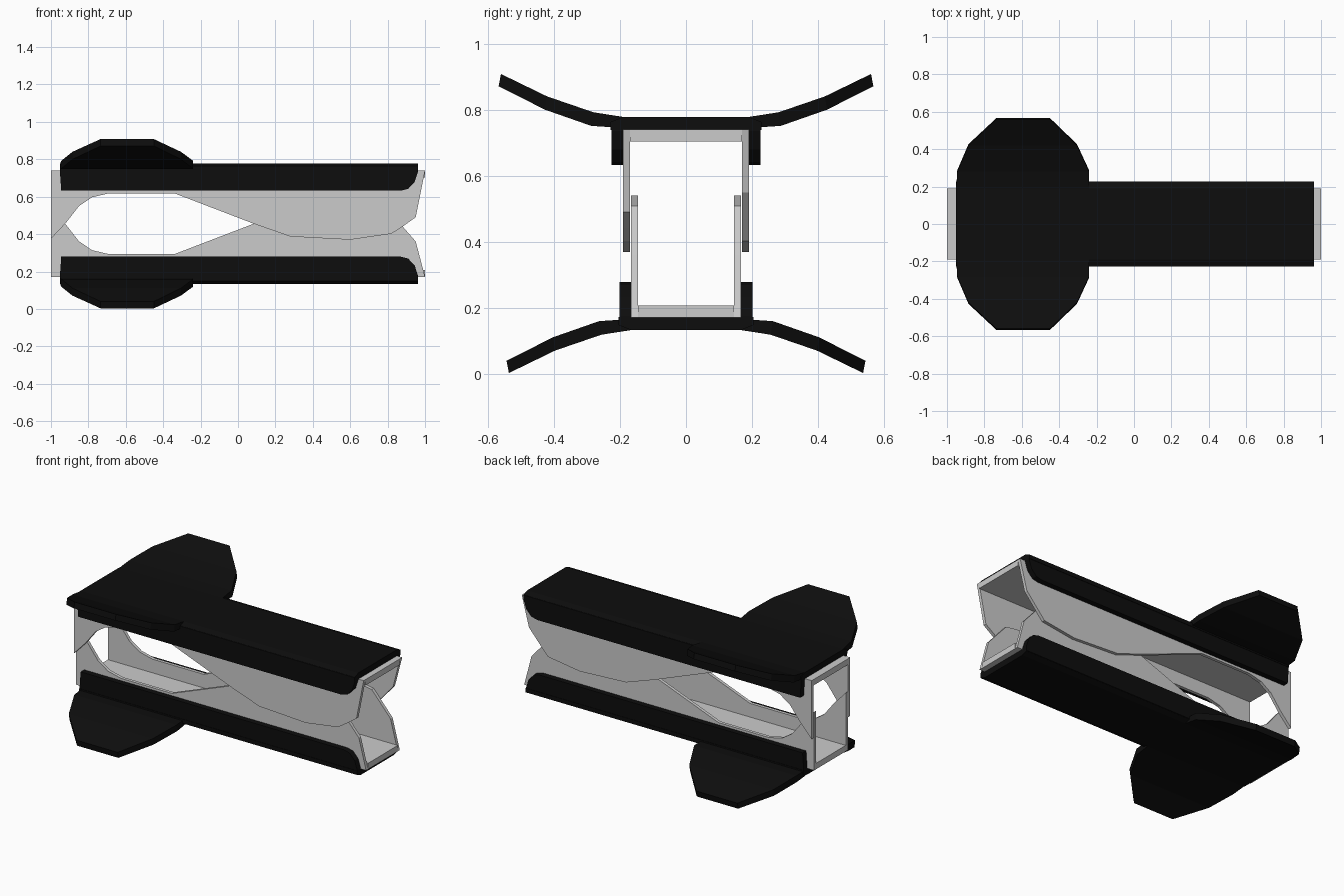
import bpy, bmesh

if "Cube" in bpy.data.objects:
    bpy.data.objects.remove(bpy.data.objects["Cube"])

BLACK = bpy.data.materials.new("black_plastic")
BLACK.diffuse_color = (0.004, 0.004, 0.004, 1)
BLACK.use_nodes = True
BLACK.node_tree.nodes["Principled BSDF"].inputs["Base Color"].default_value = BLACK.diffuse_color
MIRROR_Z = 0.911   # lower half: z -> MIRROR_Z - z


def prism(bm, a, b):
    """Closed solid between two matching outlines."""
    va = [bm.verts.new(p) for p in a]
    vb = [bm.verts.new(p) for p in b]
    bm.faces.new(va)
    bm.faces.new(vb[::-1])
    for i in range(len(a)):
        j = (i + 1) % len(a)
        bm.faces.new((va[i], vb[i], vb[j], va[j]))


def along_y(bm, xz, y0, y1):
    prism(bm, [(x, y0, z) for x, z in xz], [(x, y1, z) for x, z in xz])


def along_x(bm, yz, x0, x1):
    prism(bm, [(x0, y, z) for y, z in yz], [(x1, y, z) for y, z in yz])


def finish(bm, name, lower, mat=None):
    if lower:
        for v in bm.verts:
            v.co.z = MIRROR_Z - v.co.z
    bmesh.ops.recalc_face_normals(bm, faces=bm.faces[:])
    me = bpy.data.meshes.new(name)
    bm.to_mesh(me)
    bm.free()
    ob = bpy.data.objects.new(name, me)
    bpy.context.collection.objects.link(ob)
    if mat:
        me.materials.append(mat)


# Jaw side outline (upper half), shared part then the biting tip
JAW = [(1, .74), (-1, .74), (-1, .375), (-.92, .46), (-.85, .55), (-.78, .597),
       (-.69, .618), (-.34, .618), (.08, .457), (.28, .387), (.6, .37), (.82, .402)]
TIP = [(.88, .47), (.95, .55)]
FRONT_TIP = [(.88, .44), (.95, .49)]

# Cover flange outline with rounded front lower corner
FLANGE = [(-.953, .765), (-.953, .745), (-.945, .632), (.87, .632), (.91, .642),
          (.945, .68), (.963, .735), (.963, .765)]

# Thumb wing stations: y, x start, x end, top z, bottom z
WING = [(.19, -.95, -.24, .778, .745), (.28, -.945, -.24, .792, .751),
        (.42, -.885, -.305, .84, .80), (.56, -.735, -.45, .908, .871)]


def wing(bm, side, dy):
    rings = []
    for y, x0, x1, zt, zb in WING:
        y -= dy
        rings.append([bm.verts.new(p) for p in (
            (x0, side * y, zt), (x1, side * y, zt),
            (x1, side * (y + .007), zb), (x0, side * (y + .007), zb))])
    for r, s in zip(rings, rings[1:]):
        for i in range(4):
            j = (i + 1) % 4
            bm.faces.new((r[i], s[i], s[j], r[j]))
    bm.faces.new(rings[0])
    bm.faces.new(rings[-1][::-1])


for label, lower, dy in (("upper", False, 0), ("lower", True, .024)):
    # Metal jaw: two cut walls joined by a flat plate
    w = .19 - dy
    bm = bmesh.new()
    for side in (-1, 1):
        tip = FRONT_TIP if side < 0 and not lower else TIP
        along_y(bm, JAW + tip, side * w, side * (w - .02))
    k = w - .02
    along_x(bm, [(-k, .74), (k, .74), (k, .703), (-k, .703)], -1, 1)
    finish(bm, label + "_jaw", lower)

    # Plastic cover: chamfered top plate and two flanges
    e = .228 - dy
    bm = bmesh.new()
    along_x(bm, [(-w, .778), (w, .778), (e, .763), (e, .738), (-e, .738), (-e, .763)],
            -.953, .963)
    for side in (-1, 1):
        along_y(bm, FLANGE, side * (w - .001), side * (e - .003))
    finish(bm, label + "_cover", lower, BLACK)

    # Curved thumb wings on both sides
    bm = bmesh.new()
    for side in (-1, 1):
        wing(bm, side, dy)
    finish(bm, label + "_thumb_wings", lower, BLACK)
